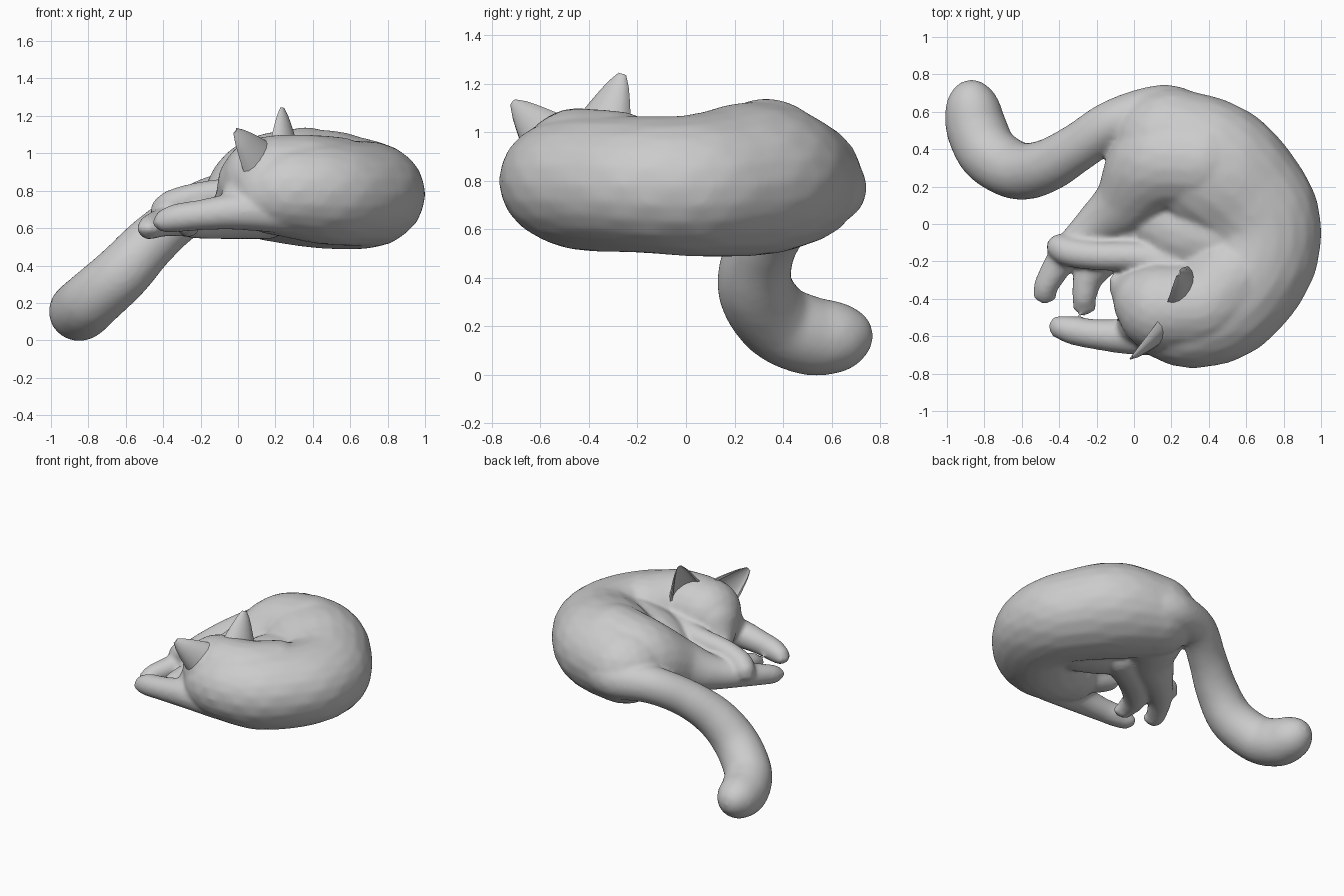
import bpy, bmesh
from math import sin, cos, pi
from mathutils import Vector, Matrix

if "Cube" in bpy.data.objects:
    bpy.data.objects.remove(bpy.data.objects["Cube"])

bm = bmesh.new()


def ball(c, r, flat=1.0):
    m = Matrix.Translation(c) @ Matrix.Diagonal((r, r, r * flat, 1))
    bmesh.ops.create_icosphere(bm, subdivisions=3, radius=1, matrix=m)


def chain(pts, flat=1.0, steps=9):
    """Overlapping balls along a smooth path of (x, y, z, radius)."""
    p = [Vector(q) for q in pts]
    p = [2 * p[0] - p[1]] + p + [2 * p[-1] - p[-2]]
    for a, b, c, d in zip(p, p[1:], p[2:], p[3:]):
        for i in range(steps + 1):
            t = i / steps
            q = 0.5 * (2 * b + (c - a) * t + (2 * a - 5 * b + 4 * c - d) * t * t
                       + (3 * b - a - 3 * c + d) * t ** 3)
            ball(q.xyz, q.w, flat)


def toes(c, direction, r):
    d = Vector(direction).normalized()
    side = Vector((-d.y, d.x, 0))
    for k in (-1, 0, 1):
        ball(Vector(c) + d * r * (0.6 - 0.25 * abs(k)) + side * k * r * 0.5, r * 0.58)


# Curled torso from rump round to shoulders
chain([(.20, .42, .80, .31), (.42, .30, .81, .36), (.58, .15, .79, .345),
       (.67, .0, .78, .33), (.65, -.2, .785, .32), (.49, -.4, .79, .318),
       (.32, -.48, .80, .292), (.2, -.48, .79, .255)], flat=.88)

# Nape behind the head
chain([(.52, -.3, .83, .26), (.38, -.43, .855, .245), (.22, -.45, .86, .24)])

# Soft belly inside the curl
chain([(.46, -.06, .77, .27), (.3, -.03, .76, .24), (.16, .0, .73, .18)], flat=.88)

# Tail
chain([(.3, .5, .79, .2), (.15, .6, .77, .145), (-.1, .54, .76, .13),
       (-.3, .41, .66, .13), (-.47, .31, .52, .143), (-.62, .285, .36, .156),
       (-.77, .37, .225, .162), (-.838, .5, .164, .164), (-.86, .6, .155, .15),
       (-.868, .65, .16, .122)])

# Upper hind leg with thigh, lower hind leg
chain([(.36, .33, .86, .28), (.14, .32, .82, .27), (-.03, .12, .73, .18),
       (-.2, -.01, .67, .12), (-.37, -.17, .64, .085), (-.46, -.31, .61, .068),
       (-.475, -.35, .60, .062)])
toes((-.475, -.36, .6), (-.1, -1, 0), .06)
chain([(.15, .05, .69, .15), (-.08, -.1, .66, .12), (-.23, -.26, .63, .085),
       (-.265, -.38, .62, .066), (-.265, -.41, .61, .06)])
toes((-.265, -.42, .61), (0, -1, 0), .06)

# Forelegs
chain([(.25, -.58, .69, .12), (0, -.6, .69, .1), (-.2, -.59, .67, .082),
       (-.32, -.57, .655, .077), (-.385, -.555, .64, .064)])
toes((-.395, -.55, .63), (-1, .1, 0), .055)
chain([(.32, -.25, .82, .12), (.05, -.18, .80, .085), (-.2, -.17, .77, .078),
       (-.34, -.15, .73, .08), (-.395, -.125, .70, .072)])
toes((-.40, -.125, .68), (-1, .3, -.3), .062)

# Head, cheeks, muzzle and nose
ball((.15, -.45, .86), .24, .96)
chain([(.08, -.42, .84, .19), (.01, -.37, .77, .13), (-.05, -.335, .735, .083)])
ball((.08, -.29, .8), .1)
ball((.02, -.53, .77), .11)
ball((-.105, -.3, .755), .03)

me = bpy.data.meshes.new("curled_cat_body")
bm.to_mesh(me)
bm.free()
body = bpy.data.objects.new("curled_cat_body", me)
bpy.context.collection.objects.link(body)
rm = body.modifiers.new("fuse", 'REMESH')
rm.mode = 'VOXEL'
rm.voxel_size = .014
rm.use_smooth_shade = True
sm = body.modifiers.new("soften", 'SMOOTH')
sm.factor = .5
sm.iterations = 10


# Ears: tapering crescent shells, hollow towards the face
def ear(name, base, tip, width):
    base, tip = Vector(base), Vector(tip)
    up = tip - base
    side = up.cross(Vector((-.85, .5, .1))).normalized()
    front = side.cross(up).normalized()
    if front.dot(Vector((-.85, .5, .1))) < 0:
        front = -front
    eb, n, rows = bmesh.new(), 8, []
    for k in range(6):
        t = k / 5
        w = width * (1 - t) ** .8 + .018
        c = base + up * t * .98
        arc = [pi * i / n for i in range(n + 1)]
        back = [c + side * w * cos(a) - front * w * .7 * sin(a) for a in arc]
        hollow = [c + side * w * .86 * cos(a) - front * w * .3 * sin(a) for a in arc[::-1]]
        rows.append([eb.verts.new(v) for v in back + hollow])
    m = len(rows[0])
    for r0, r1 in zip(rows, rows[1:]):
        for i in range(m):
            j = (i + 1) % m
            eb.faces.new((r0[i], r0[j], r1[j], r1[i]))
    eb.faces.new(rows[-1])
    eb.faces.new(rows[0][::-1])
    bmesh.ops.recalc_face_normals(eb, faces=eb.faces[:])
    for f in eb.faces:
        f.smooth = True
    for e in eb.edges:
        if len(e.link_faces) == 2 and e.calc_face_angle() > .9:
            e.smooth = False
    mesh = bpy.data.meshes.new(name)
    eb.to_mesh(mesh)
    eb.free()
    bpy.context.collection.objects.link(bpy.data.objects.new(name, mesh))


ear("left_ear", (.23, -.335, 1.02), (.235, -.26, 1.245), .11)
ear("right_ear", (.09, -.57, .97), (-.02, -.715, 1.125), .11)
